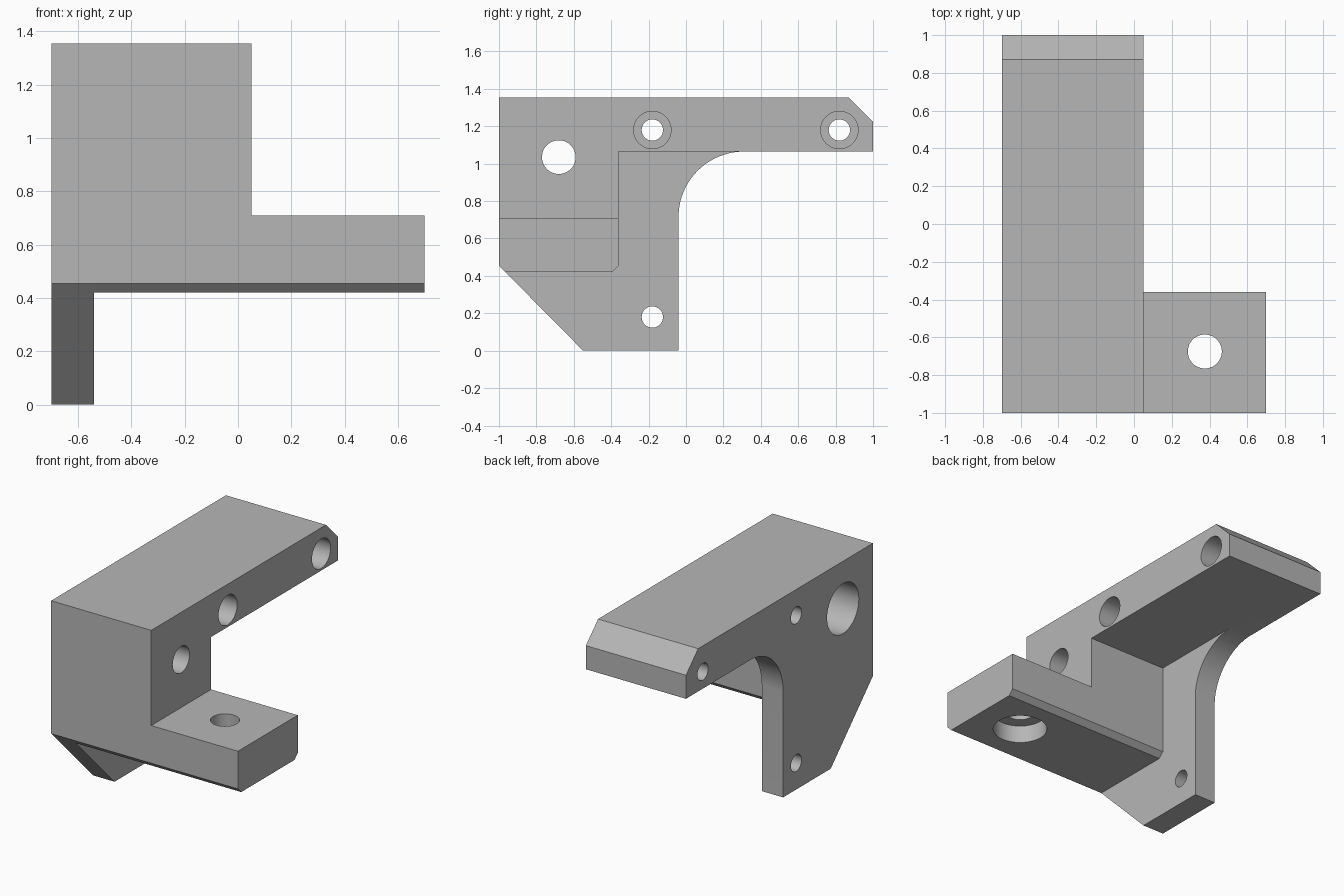
import bpy, bmesh, math
from mathutils import Matrix, Vector

cube = bpy.data.objects.get("Cube")
if cube:
    bpy.data.objects.remove(cube, do_unlink=True)

grey = bpy.data.materials.new("plain grey")
grey.use_nodes = True
colour = (0.47, 0.47, 0.47, 1)
grey.diffuse_color = colour
grey.node_tree.nodes["Principled BSDF"].inputs["Base Color"].default_value = colour


def add_object(name, bm):
    bmesh.ops.recalc_face_normals(bm, faces=bm.faces)
    mesh = bpy.data.meshes.new(name)
    bm.to_mesh(mesh)
    bm.free()
    mesh.materials.append(grey)
    obj = bpy.data.objects.new(name, mesh)
    bpy.context.collection.objects.link(obj)
    return obj


def prism(name, profile, x0, x1):
    """Extrude a (y, z) profile from x0 to x1."""
    bm = bmesh.new()
    face = bm.faces.new([bm.verts.new((x0, y, z)) for y, z in profile])
    out = bmesh.ops.extrude_face_region(bm, geom=[face])
    moved = [v for v in out["geom"] if isinstance(v, bmesh.types.BMVert)]
    bmesh.ops.translate(bm, verts=moved, vec=(x1 - x0, 0, 0))
    return add_object(name, bm)


def drill(name, start, end, radius):
    """Cylinder between two points, used as a cutter."""
    start, end = Vector(start), Vector(end)
    axis = end - start
    turn = Vector((0, 0, 1)).rotation_difference(axis).to_matrix().to_4x4()
    bm = bmesh.new()
    bmesh.ops.create_cone(bm, cap_ends=True, segments=48, radius1=radius, radius2=radius,
                          depth=axis.length,
                          matrix=Matrix.Translation((start + end) / 2) @ turn)
    obj = add_object(name, bm)
    obj.hide_render = True
    return obj


def combine(target, other, operation):
    mod = target.modifiers.new(other.name, "BOOLEAN")
    mod.operation, mod.solver, mod.object = operation, "EXACT", other
    bpy.context.view_layer.objects.active = target
    bpy.ops.object.modifier_apply(modifier=mod.name)
    bpy.data.objects.remove(other, do_unlink=True)


LEFT, INNER, STEP, RIGHT = -0.7, -0.54, 0.05, 0.7
TOP, UNDER, FOOT_TOP, FOOT_BASE = 1.355, 1.065, 0.71, 0.42
BACK, CH = -0.36, 0.035

# Side plate with the rounded inner corner
R = 0.35
arc = [(0.31 - R * math.sin(a), UNDER - R + R * math.cos(a))
       for a in (math.pi / 2 * i / 24 for i in range(25))]
top_edge = [(-1, TOP), (0.87, TOP), (1, 1.225), (1, UNDER)]
bracket = prism("bracket", top_edge + arc + [(-0.04, 0), (-0.55, 0), (-1, FOOT_BASE + CH)],
                LEFT, INNER)

# Top bar and front block
lower = [(BACK, FOOT_BASE + CH), (BACK - CH, FOOT_BASE),
         (-1 + CH, FOOT_BASE), (-1, FOOT_BASE + CH)]
combine(bracket, prism("bar_and_block", top_edge + [(BACK, UNDER)] + lower, LEFT, STEP), "UNION")

# Mounting foot
combine(bracket, prism("foot", [(-1, FOOT_TOP), (BACK, FOOT_TOP)] + lower, LEFT, RIGHT), "UNION")

# Small screw holes, the upper two counterbored from the right
for y, z, bored in ((-0.18, 1.18, True), (0.82, 1.18, True), (-0.18, 0.18, False)):
    combine(bracket, drill("screw_hole", (-1, y, z), (1, y, z), 0.057), "DIFFERENCE")
    if bored:
        combine(bracket, drill("screw_bore", (INNER, y, z), (1, y, z), 0.1), "DIFFERENCE")

# Large hole through the block, counterbored from the left
y, z = -0.68, 1.035
combine(bracket, drill("block_hole", (-1, y, z), (1, y, z), 0.09), "DIFFERENCE")
combine(bracket, drill("block_bore", (-1, y, z), (-0.12, y, z), 0.17), "DIFFERENCE")

# Large hole through the foot, counterbored from below
x, y = 0.375, -0.675
combine(bracket, drill("foot_hole", (x, y, 0.2), (x, y, 0.9), 0.09), "DIFFERENCE")
combine(bracket, drill("foot_bore", (x, y, 0.2), (x, y, FOOT_BASE + 0.12), 0.17), "DIFFERENCE")

# Smooth the holes and the fillet, keep edges sharp
bpy.ops.object.select_all(action="DESELECT")
bracket.select_set(True)
bpy.context.view_layer.objects.active = bracket
bpy.ops.object.shade_smooth_by_angle(angle=math.radians(25))
